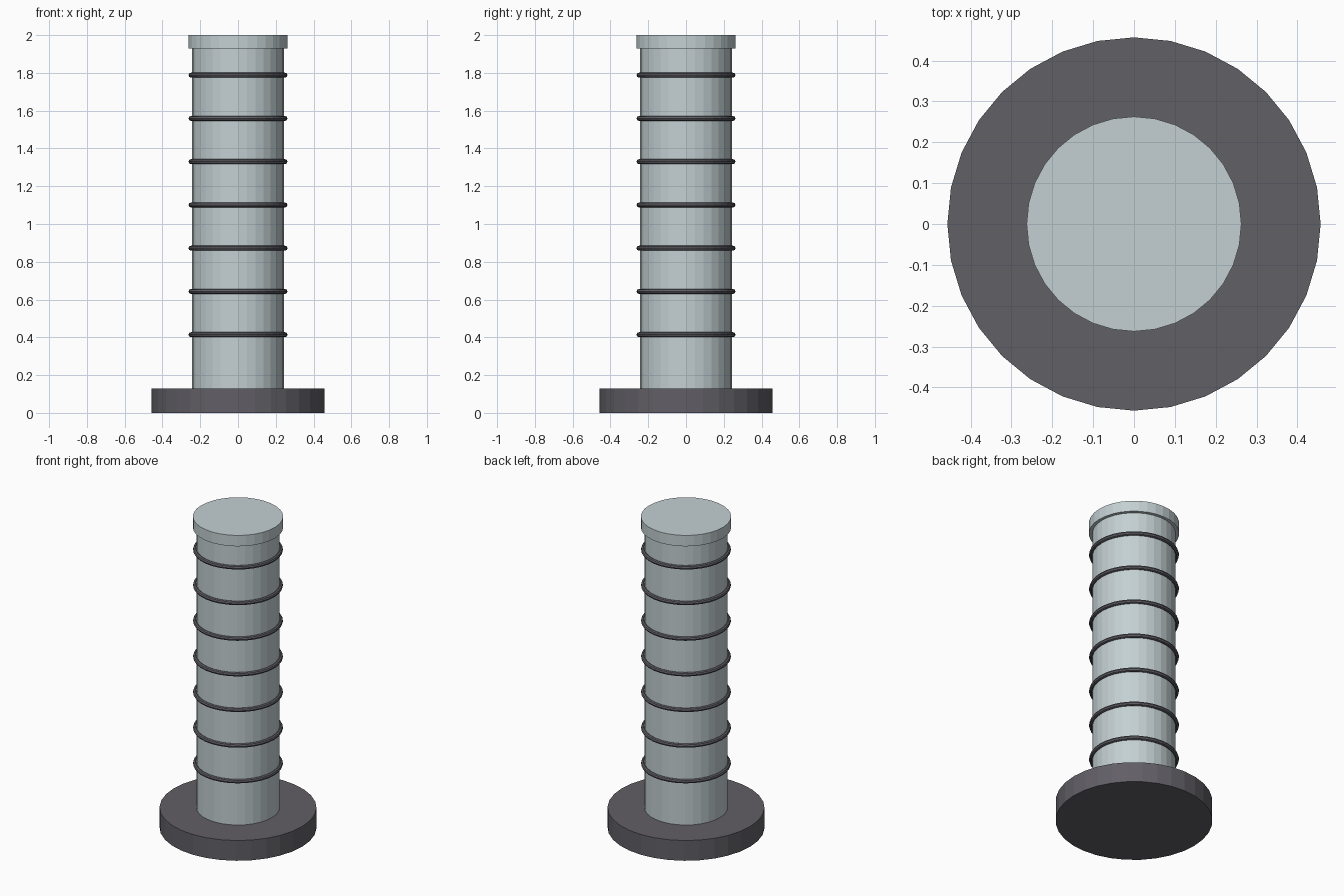
import bpy
import math

if "Cube" in bpy.data.objects:
    bpy.data.objects.remove(bpy.data.objects["Cube"], do_unlink=True)

SIDES = 32


def make_material(name, rgb):
    mat = bpy.data.materials.new(name)
    mat.use_nodes = True
    mat.diffuse_color = (*rgb, 1)
    mat.node_tree.nodes["Principled BSDF"].inputs["Base Color"].default_value = (*rgb, 1)
    return mat


def disc(name, radius, bottom, top, mat):
    bpy.ops.mesh.primitive_cylinder_add(
        vertices=SIDES, radius=radius, depth=top - bottom,
        location=(0, 0, (bottom + top) / 2))
    obj = bpy.context.object
    obj.name = name
    obj.data.materials.append(mat)
    return obj


def ring(name, z, mat):
    bpy.ops.mesh.primitive_torus_add(
        major_segments=SIDES, minor_segments=8,
        major_radius=0.249, minor_radius=0.013, location=(0, 0, z))
    obj = bpy.context.object
    obj.name = name
    obj.data.materials.append(mat)
    return obj


pale_metal = make_material("pale grey metal", (0.55, 0.63, 0.65))
dark_metal = make_material("dark grey metal", (0.12, 0.115, 0.133))

# Round foot, column and cap
disc("base", 0.457, 0, 0.13, dark_metal)
disc("column", 0.243, 0.13, 1.93, pale_metal)
disc("cap", 0.263, 1.93, 2, pale_metal)

# Evenly spaced bands around the column
for i in range(7):
    ring(f"band_{i + 1}", 0.414 + i * 0.229, dark_metal)
